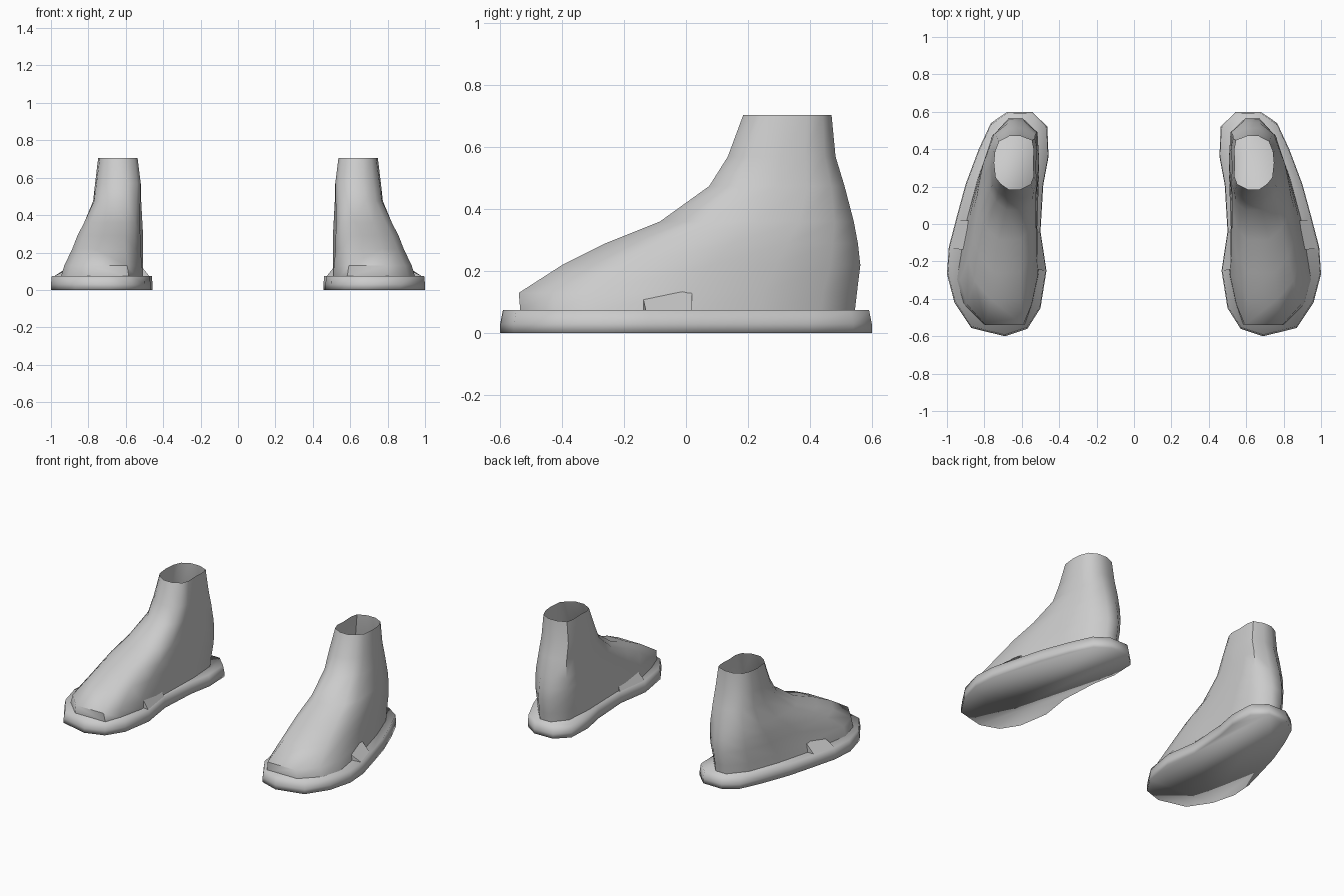
import bpy, math
from mathutils import Matrix

cube = bpy.data.objects.get("Cube")
if cube:
    bpy.data.objects.remove(cube, do_unlink=True)

grey = bpy.data.materials.new("plain grey")
grey.use_nodes = True
COLOUR = (0.6, 0.6, 0.6, 1)
grey.diffuse_color = COLOUR
grey.node_tree.nodes["Principled BSDF"].inputs["Base Color"].default_value = COLOUR


def add_object(name, mesh, angle):
    obj = bpy.data.objects.new(name, mesh)
    bpy.context.collection.objects.link(obj)
    bpy.ops.object.select_all(action="DESELECT")
    obj.select_set(True)
    bpy.context.view_layer.objects.active = obj
    bpy.ops.object.shade_smooth_by_angle(angle=math.radians(angle))


def add_pair(part, verts, faces, angle):
    """Make the left part and its mirror image on the right."""
    mesh = bpy.data.meshes.new("left_" + part)
    mesh.from_pydata(verts, [], faces)
    mesh.materials.append(grey)
    mirrored = mesh.copy()
    mirrored.name = "right_" + part
    mirrored.transform(Matrix.Scale(-1, 4, (1, 0, 0)))
    mirrored.flip_normals()
    add_object("left_" + part, mesh, angle)
    add_object("right_" + part, mirrored, angle)


def loft(rings):
    """Join rings of equal size, counter-clockwise and rising, with quads."""
    n = len(rings[0])
    verts = [p for ring in rings for p in ring]
    faces = [(k * n + i, k * n + (i + 1) % n, (k + 1) * n + (i + 1) % n, (k + 1) * n + i)
             for k in range(len(rings) - 1) for i in range(n)]
    return verts, faces


# Sole: footprint outline raised into a slightly tapered slab
outline = [(.69, -.6), (.87, -.556), (.96, -.42), (1, -.267), (.99, -.123), (.944, .053),
           (.9, .214), (.83, .4), (.765, .54), (.676, .6), (.543, .598), (.463, .52),
           (.457, .36), (.485, .21), (.5, -.04), (.468, -.25), (.5, -.45), (.57, -.56)]
SOLE_TOP = .075


def sole_ring(scale, z):
    return [(.7 + (x - .7) * scale, y * scale, z) for x, y in outline]


verts, faces = loft([sole_ring(1, 0), sole_ring(1, .03), sole_ring(.985, SOLE_TOP)])
count = len(outline)
faces += [tuple(reversed(range(count))), tuple(range(2 * count, 3 * count))]
add_pair("sole", verts, faces, 180)

# Foot: horizontal slices; each point is (fraction from toe to heel, side from inner to outer)
template = [(0, -.7), (0, .2), (.1, .72), (.22, 1), (.5, 1.1), (.72, 1.05), (.9, .85),
            (1, .3), (1, -.3), (.92, -.9), (.75, -1), (.48, -.96), (.25, -1), (.1, -.85)]
# height, toe y, heel y, outer x at toe and heel, inner x at toe and heel
slices = [(.07, -.535, .545, 1.0, .76, .51, .51),
          (.13, -.54, .552, .975, .765, .515, .505),
          (.22, -.40, .563, .92, .765, .53, .5),
          (.29, -.26, .555, .885, .765, .53, .5),
          (.36, -.085, .542, .84, .76, .53, .505),
          (.475, .075, .512, .775, .75, .525, .515),
          (.57, .135, .483, .76, .745, .52, .52),
          (.705, .185, .47, .74, .735, .537, .537)]


def foot_ring(z, toe, heel, out_toe, out_heel, in_toe, in_heel):
    ring = []
    rise = (z - .07) / .635
    for u, s in template:
        if u == 0:  # the toe edge is off-centre, the shin is not
            s += rise * ((.3 if s > 0 else -.3) - s)
        outer = out_toe + (out_heel - out_toe) * u
        inner = in_toe + (in_heel - in_toe) * u
        ring.append(((outer + inner) / 2 + s * (outer - inner) / 2,
                     toe + (heel - toe) * u, z))
    return ring


verts, faces = loft([foot_ring(*row) for row in slices])
add_pair("foot", verts, faces, 50)

# Straps: small flaps leaning from the sole rim onto the foot
# rim corners and top corners, front to back
flaps = {"outer_strap": ((.98, -.13), (.935, .02), (.89, -.14, .12), (.865, .02, .15)),
         "inner_strap": ((.505, -.04), (.475, -.25), (.54, -.05, .15), (.535, -.24, .15))}
for part, (rim_a, rim_b, top_a, top_b) in flaps.items():
    verts = [(*rim_a, SOLE_TOP), (*rim_b, SOLE_TOP), top_b, top_a,
             (top_a[0], top_a[1], SOLE_TOP), (top_b[0], top_b[1], SOLE_TOP)]
    add_pair(part, verts, [(0, 1, 2, 3), (0, 3, 4), (1, 5, 2)], 30)
